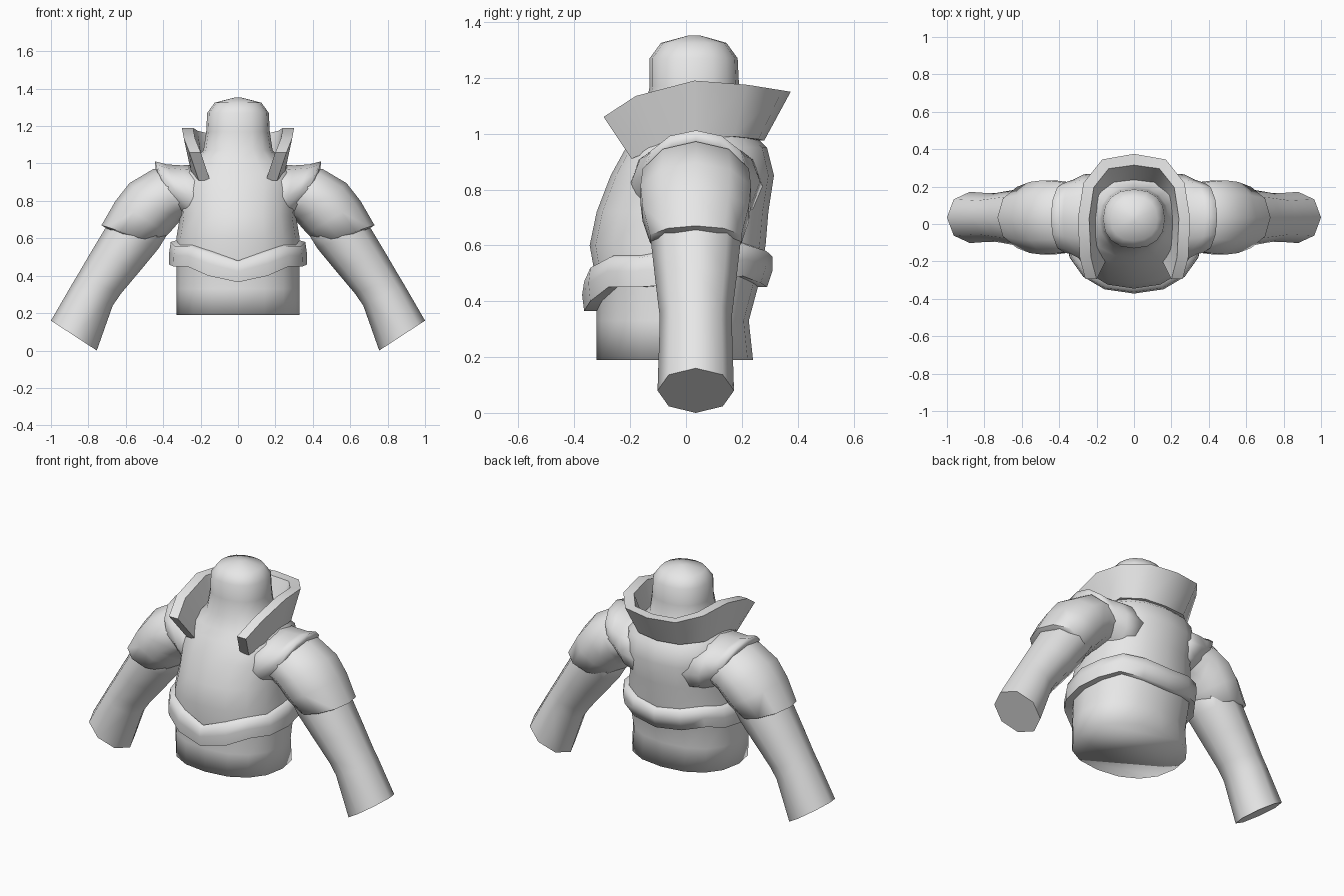
import bpy, bmesh, math
from mathutils import Vector

cube = bpy.data.objects.get("Cube")
if cube:
    bpy.data.objects.remove(cube, do_unlink=True)

grey = bpy.data.materials.new("plain_grey")
grey.use_nodes = True
grey.diffuse_color = (0.8, 0.8, 0.8, 1)
grey.node_tree.nodes["Principled BSDF"].inputs["Base Color"].default_value = (0.8, 0.8, 0.8, 1)


def loft(name, rings, loop=False, sharp=None):
    """Skin a list of closed rings; cap the ends, or join last to first."""
    bm = bmesh.new()
    rows = [[bm.verts.new(p) for p in ring] for ring in rings]
    n = len(rows[0])
    pairs = list(zip(rows, rows[1:]))
    if loop:
        pairs.append((rows[-1], rows[0]))
    else:
        bm.faces.new(rows[0])
        bm.faces.new(rows[-1])
    for a, b in pairs:
        for i in range(n):
            j = (i + 1) % n
            bm.faces.new((a[i], a[j], b[j], b[i]))
    bmesh.ops.recalc_face_normals(bm, faces=bm.faces)
    mesh = bpy.data.meshes.new(name)
    bm.to_mesh(mesh)
    bm.free()
    mesh.materials.append(grey)
    obj = bpy.data.objects.new(name, mesh)
    bpy.context.collection.objects.link(obj)
    mesh.shade_smooth()
    if sharp:
        bpy.ops.object.select_all(action='DESELECT')
        obj.select_set(True)
        bpy.context.view_layer.objects.active = obj
        bpy.ops.object.shade_smooth_by_angle(angle=math.radians(sharp))
    return obj


def body_point(angle, z, half_width, front, back, power=0.88):
    """Point on a rounded horizontal outline; angle 0 faces the front."""
    s, c = math.sin(angle), math.cos(angle)
    x = math.copysign(abs(s) ** power, s) * half_width
    mid, half = (front + back) / 2, (back - front) / 2
    return Vector((x, mid - math.copysign(abs(c) ** power, c) * half, z))


def limb_ring(side, outer, inner, half_depth, sides=8, y=0.035):
    """Slanted ring spanning an outer and an inner (x, z) point."""
    o, i = Vector(outer), Vector(inner)
    mid, half = (o + i) / 2, (o - i) / 2
    ring = []
    for k in range(sides):
        a = 2 * math.pi * k / sides
        p = mid + half * math.cos(a)
        ring.append((side * p.x, y + half_depth * math.sin(a), p.y))
    return ring


SEG = 16
angles = [2 * math.pi * k / SEG for k in range(SEG)]

# Torso and neck stump: height, half width, front, back
torso = [
    (0.19, 0.33, -0.32, 0.24), (0.33, 0.33, -0.32, 0.225),
    (0.46, 0.33, -0.32, 0.26), (0.60, 0.33, -0.345, 0.285),
    (0.72, 0.31, -0.32, 0.295), (0.85, 0.32, -0.27, 0.315),
    (0.95, 0.31, -0.215, 0.29), (1.0, 0.25, -0.18, 0.24),
    (1.07, 0.185, -0.15, 0.20), (1.17, 0.17, -0.13, 0.19),
    (1.27, 0.165, -0.13, 0.185), (1.325, 0.125, -0.09, 0.145),
    (1.352, 0.02, 0.01, 0.05),
]
loft("torso", [[body_point(a, *row) for a in angles] for row in torso])

# Wavy belt: upper and lower edge from front centre to back centre
belt_top = (0.48, 0.53, 0.565, 0.565, 0.59, 0.595, 0.61, 0.59, 0.57)
belt_low = (0.365, 0.40, 0.45, 0.45, 0.46, 0.47, 0.49, 0.465, 0.45)
belt = []
for k, a in enumerate(angles):
    m = min(k, SEG - k)
    hi, lo = belt_top[m], belt_low[m]
    belt.append([
        body_point(a, lo, 0.32, -0.32, 0.25),
        body_point(a, lo, 0.37, -0.365, 0.29),
        body_point(a, (hi + lo) / 2, 0.368, -0.372, 0.31),
        body_point(a, hi - 0.01, 0.36, -0.365, 0.31),
        body_point(a, hi, 0.325, -0.335, 0.28),
    ])
loft("belt", belt, loop=True, sharp=75)

# Standing flared collar, open at the front: (lower edge, upper edge)
half_collar = [
    ((0.21, -0.195, 0.91), (0.26, -0.295, 1.06)),
    ((0.25, -0.10, 0.95), (0.29, -0.18, 1.135)),
    ((0.25, 0.03, 0.98), (0.30, 0.03, 1.19)),
    ((0.24, 0.17, 0.99), (0.27, 0.22, 1.175)),
    ((0.14, 0.26, 0.98), (0.17, 0.345, 1.155)),
    ((0.0, 0.28, 0.975), (0.0, 0.375, 1.15)),
]
mirrored = [tuple((-x, y, z) for x, y, z in pair) for pair in half_collar[-2::-1]]
collar = []
for low, high in half_collar + mirrored:
    low, high = Vector(low), Vector(high)
    inward = Vector((high.x, max(0, high.y - 0.1), 0)).normalized() * 0.06
    collar.append([low, high, high - inward, low - inward])
loft("collar", collar, sharp=50)

for side, label in ((1, "left"), (-1, "right")):
    # Vest shoulder ending in a small lip around the armhole
    shoulder = [
        ((0.16, 1.0), (0.14, 0.62), 0.24), ((0.30, 0.99), (0.24, 0.67), 0.23),
        ((0.38, 0.995), (0.28, 0.70), 0.20), ((0.445, 1.012), (0.31, 0.72), 0.185),
        ((0.44, 0.97), (0.32, 0.73), 0.17),
    ]
    loft(label + "_shoulder", [limb_ring(side, *r, sides=12) for r in shoulder])

    # Short over-sleeve
    sleeve = [
        ((0.30, 0.96), (0.27, 0.71), 0.18), ((0.45, 0.972), (0.31, 0.69), 0.20),
        ((0.58, 0.895), (0.335, 0.665), 0.208), ((0.655, 0.80), (0.37, 0.625), 0.20),
        ((0.73, 0.67), (0.43, 0.575), 0.172), ((0.70, 0.65), (0.45, 0.57), 0.14),
    ]
    loft(label + "_over_sleeve", [limb_ring(side, *r, sides=10) for r in sleeve], sharp=70)

    # Long arm with a flat cut end
    arm = [
        ((0.58, 0.86), (0.36, 0.65), 0.165), ((0.70, 0.67), (0.425, 0.545), 0.16),
        ((0.79, 0.52), (0.52, 0.43), 0.145), ((0.86, 0.40), (0.625, 0.305), 0.13),
        ((0.89, 0.35), (0.67, 0.24), 0.13), ((1.0, 0.16), (0.755, 0.0), 0.137),
    ]
    loft(label + "_arm", [limb_ring(side, *r) for r in arm], sharp=80)
